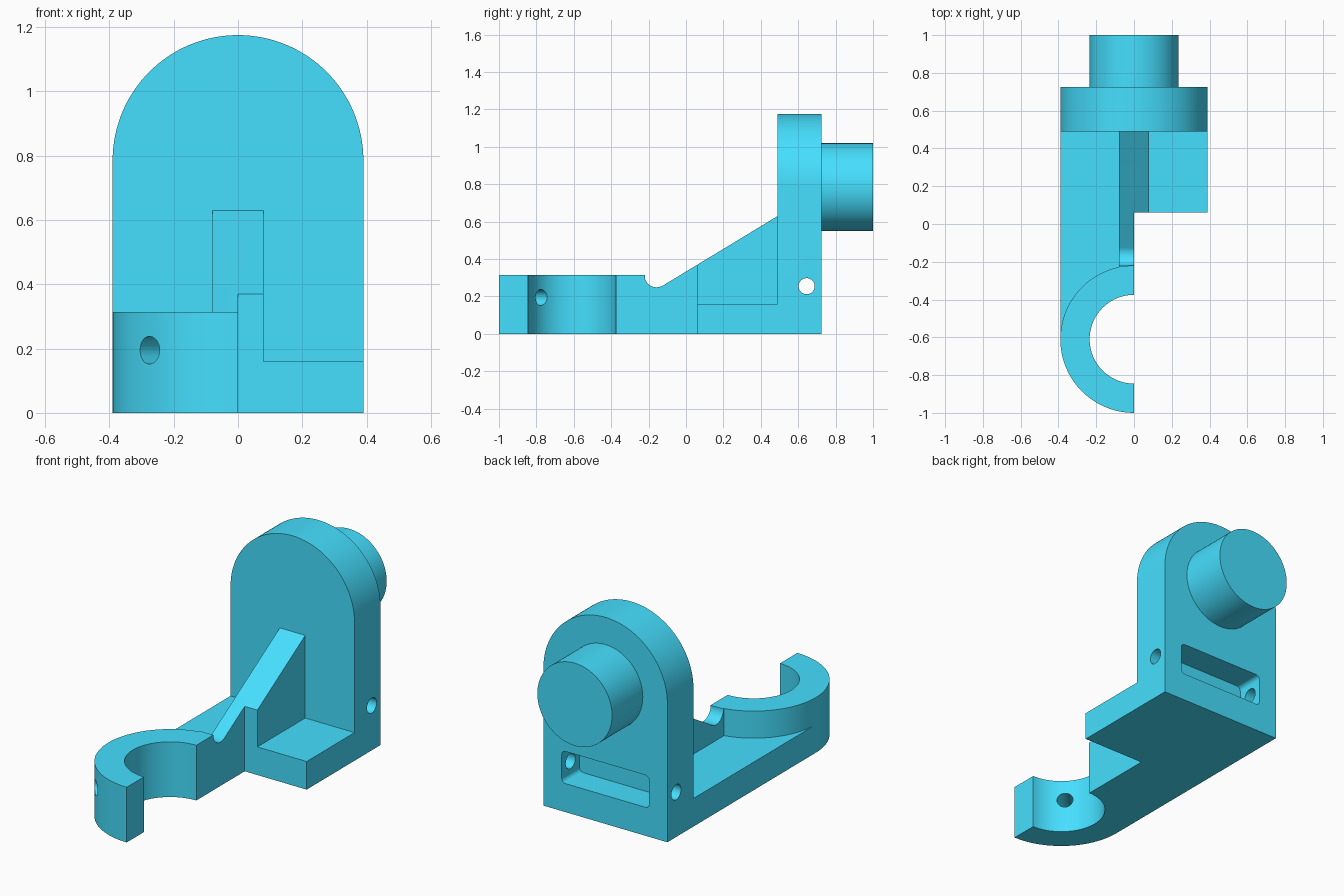
import bpy, bmesh
from math import sin, cos, pi, radians

if "Cube" in bpy.data.objects:
    bpy.data.objects.remove(bpy.data.objects["Cube"])


def arc(cx, cy, r, a0, a1, n):
    """Points along an arc, angles in degrees, both ends included."""
    return [(cx + r * cos(radians(a0 + (a1 - a0) * i / n)),
             cy + r * sin(radians(a0 + (a1 - a0) * i / n))) for i in range(n + 1)]


def circle(cx, cy, r, n=98):
    return arc(cx, cy, r, 0, 360, n)[:-1]


def rect(x0, x1, y0, y1):
    return [(x0, y0), (x1, y0), (x1, y1), (x0, y1)]


def prism(name, axis, pts, lo, hi):
    """Extrude a closed 2D profile along an axis from lo to hi."""
    place = {'x': lambda a, b, t: (t, a, b),
             'y': lambda a, b, t: (a, t, b),
             'z': lambda a, b, t: (a, b, t)}[axis]
    bm = bmesh.new()
    ends = [[bm.verts.new(place(a, b, t)) for a, b in pts] for t in (lo, hi)]
    n = len(pts)
    bm.faces.new(ends[0])
    bm.faces.new(ends[1])
    for i in range(n):
        j = (i + 1) % n
        bm.faces.new((ends[0][i], ends[0][j], ends[1][j], ends[1][i]))
    bmesh.ops.recalc_face_normals(bm, faces=bm.faces)
    me = bpy.data.meshes.new(name)
    bm.to_mesh(me)
    bm.free()
    ob = bpy.data.objects.new(name, me)
    bpy.context.collection.objects.link(ob)
    return ob


def combine(body, other, op):
    """Apply a boolean and discard the second object."""
    other.hide_render = True
    bpy.context.view_layer.update()
    bpy.context.view_layer.objects.active = body
    m = body.modifiers.new(op, 'BOOLEAN')
    m.operation, m.object, m.solver = op, other, 'EXACT'
    bpy.ops.object.modifier_apply(modifier=m.name)
    bpy.data.objects.remove(other)


W, BORE, RING_Y, RING_H, AXIS_Z = 0.39, 0.235, -0.61, 0.314, 0.785

# Upright plate with rounded top
bracket = prism("bracket", 'y',
                [(-W, 0), (W, 0)] + arc(0, AXIS_Z, W, 0, 180, 64), 0.49, 0.724)

# Base slab and clamp ring, sloping rib with groove, round boss
# (circle side counts keep vertices off the x = 0 cutting plane)
rib = ([(-0.3, 0), (0.6, 0), (0.6, 0.63), (0.49, 0.63)]
       + arc(-0.157, RING_H, 0.065, -58.8, -180, 20) + [(-0.3, RING_H)])
for part in (prism("base", 'z', rect(-W, W, RING_Y, 0.6), 0, 0.16),
             prism("ring", 'z', circle(0, RING_Y, W, 126), 0, RING_H),
             prism("rib", 'x', rib, -0.08, 0.08),
             prism("boss", 'y', circle(0, AXIS_Z, BORE), 0.6, 1.0)):
    combine(bracket, part, 'UNION')

# Slot with rounded corners in the back face
slot = []
for cx, cz, a in ((0.25, 0.32, 0), (-0.25, 0.32, 90),
                  (-0.25, 0.187, 180), (0.25, 0.187, 270)):
    slot += arc(cx, cz, 0.025, a, a + 90, 8)

# Radial screw hole through the ring
screw = prism("screw_hole", 'y', circle(0, 0.195, 0.043, 48), -0.5, -0.1)
screw.location = (0, RING_Y, 0)
screw.rotation_euler = (0, 0, -pi / 4)

# Open half of the ring, bore, slot, cross pin hole and screw hole
for cutter in (prism("open_half", 'z', rect(0, 1, -2, 0.06), -0.2, 1),
               prism("bore", 'z', circle(0, RING_Y, BORE), -0.2, 0.6),
               prism("slot", 'y', slot, 0.563, 0.9),
               prism("pin_hole", 'x', circle(0.645, 0.255, 0.043, 48), -1, 1),
               screw):
    combine(bracket, cutter, 'DIFFERENCE')

# Blue finish
blue = bpy.data.materials.new("blue")
blue.diffuse_color = (0.06, 0.74, 1.0, 1)
blue.use_nodes = True
blue.node_tree.nodes["Principled BSDF"].inputs["Base Color"].default_value = blue.diffuse_color
bracket.data.materials.clear()
bracket.data.materials.append(blue)
for p in bracket.data.polygons:
    p.material_index = 0

bpy.ops.object.select_all(action='DESELECT')
bracket.select_set(True)
bpy.context.view_layer.objects.active = bracket
bpy.ops.object.shade_smooth_by_angle(angle=radians(30))
